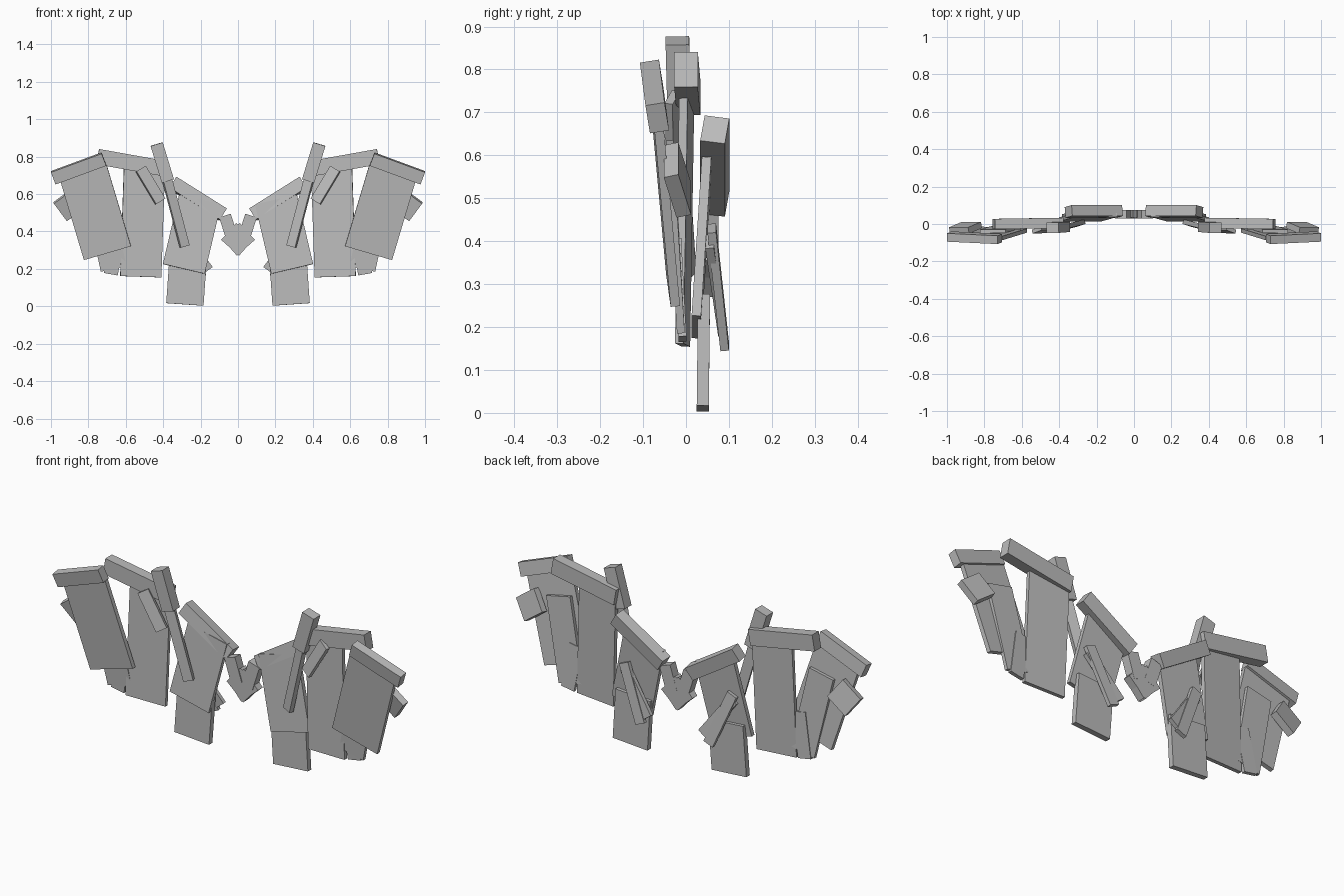
import bpy, bmesh
from mathutils import Vector, Matrix

cube = bpy.data.objects.get("Cube")
if cube:
    bpy.data.objects.remove(cube, do_unlink=True)

grey = bpy.data.materials.new("plain grey")
grey.use_nodes = True
colour = (0.5, 0.5, 0.5, 1)
grey.diffuse_color = colour
grey.node_tree.nodes["Principled BSDF"].inputs["Base Color"].default_value = colour


def plank(name, start, end, width, thick, roll=0.0):
    """Box along start-end, its flat side facing the front, mirrored across x."""
    a, b = Vector(start), Vector(end)
    along = (b - a).normalized()
    normal = Vector((0, 1, 0))
    normal = (normal - along * normal.dot(along)).normalized()
    normal.rotate(Matrix.Rotation(roll, 3, along))
    side = along.cross(normal)
    frame = Matrix((side * width, normal * thick, b - a)).transposed().to_4x4()
    frame.translation = (a + b) / 2
    bm = bmesh.new()
    bmesh.ops.create_cube(bm, size=1, matrix=frame)
    bmesh.ops.recalc_face_normals(bm, faces=bm.faces)
    mesh = bpy.data.meshes.new(name)
    bm.to_mesh(mesh)
    bm.free()
    mesh.materials.append(grey)
    obj = bpy.data.objects.new(name, mesh)
    bpy.context.collection.objects.link(obj)
    mirror = obj.modifiers.new("other wing", "MIRROR")
    mirror.use_mirror_merge = False
    return obj


# Centre joint
plank("centre_vee", (-0.045, 0.055, 0.315), (0.05, 0.055, 0.4), 0.12, 0.04)
plank("centre_arm", (0.03, 0.053, 0.36), (0.07, 0.053, 0.485), 0.065, 0.045)

# Wing bones along the upper edge
plank("inner_bone", (0.08, 0.067, 0.49), (0.35, 0.067, 0.66), 0.07, 0.058, -0.15)
plank("middle_bone", (0.385, 0.006, 0.735), (0.75, 0, 0.8), 0.083, 0.055)
plank("outer_bone", (0.717, -0.08, 0.787), (0.988, -0.067, 0.687), 0.07, 0.045, 0.15)
plank("upper_claw", (0.435, -0.02, 0.867), (0.375, -0.015, 0.67), 0.068, 0.055)
plank("wing_tip_block", (0.85, -0.02, 0.58), (0.952, -0.02, 0.505), 0.12, 0.035, 0.25)

# Large feathers
plank("inner_feather", (0.203, 0.048, 0.57), (0.29, 0.024, 0.2), 0.23, 0.022)
plank("middle_feather", (0.5, 0.002, 0.75), (0.52, -0.008, 0.158), 0.22, 0.02, 0.07)
plank("outer_feather", (0.828, -0.07, 0.72), (0.698, -0.03, 0.285), 0.262, 0.022, -0.04)
plank("lower_feather", (0.266, 0.042, 0.27), (0.284, 0.039, 0.01), 0.2, 0.028)

# Short feathers tucked between the large ones
plank("outer_back_feather", (0.755, -0.038, 0.62), (0.665, -0.012, 0.2), 0.14, 0.018)
plank("outer_small_feather", (0.64, -0.02, 0.4), (0.68, -0.008, 0.172), 0.075, 0.018)

# Slim quills on the front
plank("front_short_quill", (0.52, -0.032, 0.735), (0.415, -0.03, 0.56), 0.06, 0.02, 0.3)
plank("front_long_quill", (0.385, -0.02, 0.7), (0.285, 0.005, 0.32), 0.05, 0.025, 0.3)

# Slim quills fanned across the back
plank("back_upper_quill", (0.31, 0.055, 0.4), (0.158, 0.085, 0.195), 0.055, 0.02)
plank("back_lower_quill", (0.31, 0.06, 0.43), (0.195, 0.09, 0.155), 0.055, 0.02)
